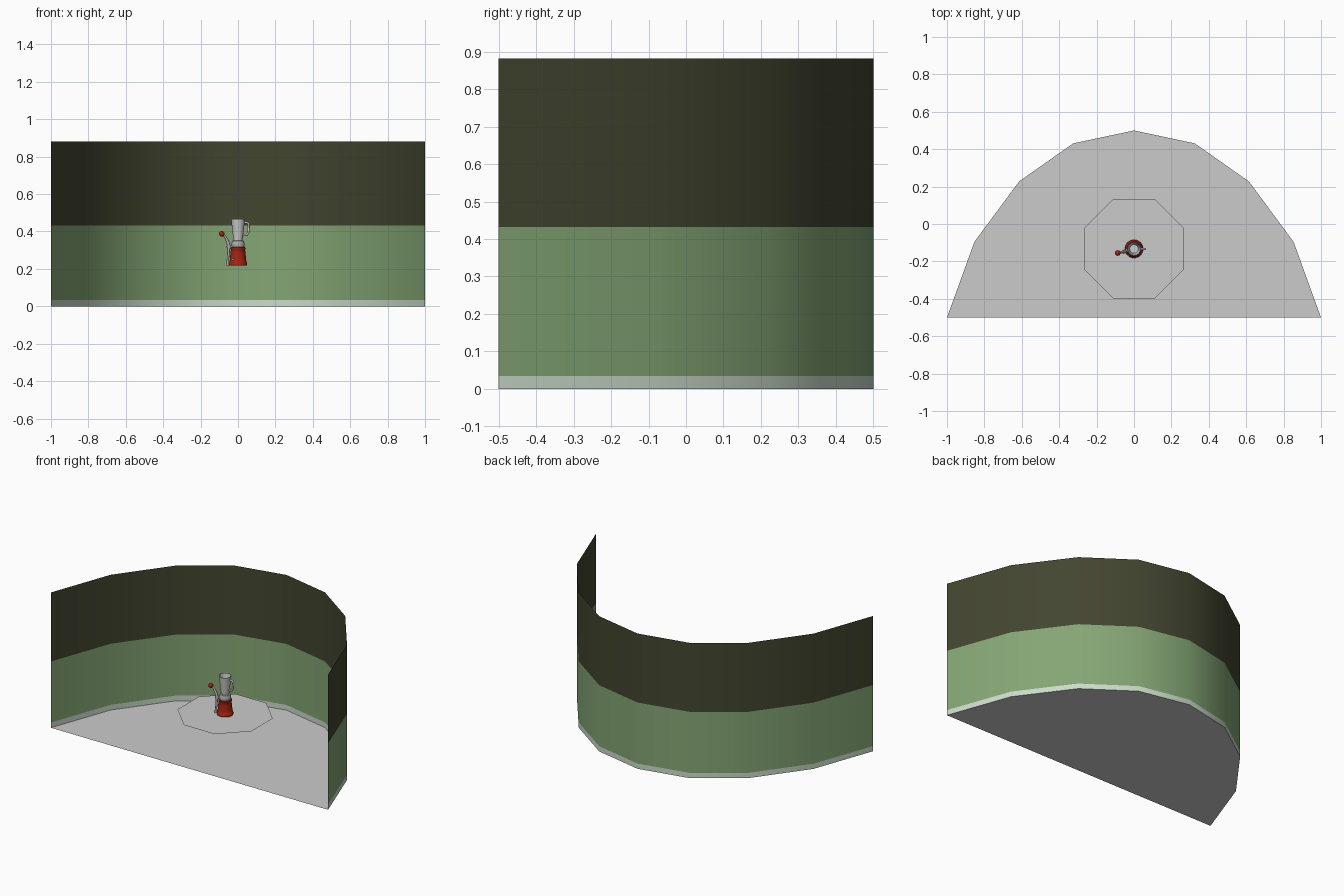
import bpy, bmesh, math
from mathutils import Vector

if "Cube" in bpy.data.objects:
    bpy.data.objects.remove(bpy.data.objects["Cube"])


def mat(name, r, g, b):
    m = bpy.data.materials.new(name)
    m.diffuse_color = (r, g, b, 1)
    m.use_nodes = True
    m.node_tree.nodes["Principled BSDF"].inputs["Base Color"].default_value = m.diffuse_color
    return m


GREY = mat("floor grey", 0.60, 0.60, 0.60)
BASE = mat("pale skirting", 0.60, 0.71, 0.60)
GREEN = mat("wall green", 0.23, 0.38, 0.175)
OLIVE = mat("dark olive", 0.055, 0.060, 0.029)
RED = mat("enamel red", 0.37, 0.017, 0.005)
CHROME = mat("chrome grey", 0.42, 0.42, 0.42)
GLASS = mat("jar grey", 0.62, 0.62, 0.62)
CX, CY, TZ = 0.0, -0.133, 0.217


def make(name, verts, faces, mats, smooth=None):
    me = bpy.data.meshes.new(name)
    me.from_pydata(verts, [], faces)
    ob = bpy.data.objects.new(name, me)
    bpy.context.collection.objects.link(ob)
    for m in mats:
        me.materials.append(m)
    if smooth:
        bpy.ops.object.select_all(action='DESELECT')
        ob.select_set(True)
        bpy.context.view_layer.objects.active = ob
        bpy.ops.object.shade_smooth_by_angle(angle=math.radians(smooth))
    return ob


def lathe(name, prof, m, n=24, smooth=40, centre=(CX, CY)):
    """Spin (radius, z) points round a vertical axis."""
    verts = [(centre[0] + r * math.cos(2 * math.pi * i / n),
              centre[1] + r * math.sin(2 * math.pi * i / n), z)
             for r, z in prof for i in range(n)]
    faces = [(k * n + i, k * n + (i + 1) % n, (k + 1) * n + (i + 1) % n, (k + 1) * n + i)
             for k in range(len(prof) - 1) for i in range(n)]
    faces.append(tuple(reversed(range(n))))
    faces.append(tuple(range((len(prof) - 1) * n, len(prof) * n)))
    return make(name, verts, faces, [m], smooth)


def tube(name, pts, radii, m, n=10):
    """Round bar through the points with a radius at each."""
    pts = [Vector(p) for p in pts]
    verts = []
    for k, p in enumerate(pts):
        d = (pts[min(k + 1, len(pts) - 1)] - pts[max(k - 1, 0)]).normalized()
        u = d.cross(Vector((0, 1, 0))).normalized()
        v = d.cross(u)
        for i in range(n):
            a = 2 * math.pi * i / n
            verts.append(p + radii[k] * (u * math.cos(a) + v * math.sin(a)))
    faces = [(k * n + i, k * n + (i + 1) % n, (k + 1) * n + (i + 1) % n, (k + 1) * n + i)
             for k in range(len(pts) - 1) for i in range(n)]
    faces += [tuple(reversed(range(n))), tuple(range((len(pts) - 1) * n, len(pts) * n))]
    return make(name, verts, faces, [m], 50)


def ball(name, c, r, m):
    bpy.ops.mesh.primitive_uv_sphere_add(segments=16, ring_count=10, radius=r, location=c)
    ob = bpy.context.object
    ob.name = name
    ob.data.materials.append(m)
    bpy.ops.object.shade_smooth()


# half-round room outline, mirrored about x = 0
half = [(-1, -0.5), (-0.853, -0.095), (-0.614, 0.228), (-0.325, 0.431)]
outline = half + [(0, 0.5)] + [(-x, y) for x, y in reversed(half)]
n = len(outline)

# floor
make("floor", [(x, y, 0) for x, y in outline], [tuple(reversed(range(n)))], [GREY])

# curved wall: skirting, green dado, dark upper band
levels = [0, 0.034, 0.432, 0.882]
wall = make("curved_wall", [(x, y, z) for z in levels for x, y in outline],
            [(k * n + i, k * n + i + 1, (k + 1) * n + i + 1, (k + 1) * n + i)
             for k in range(3) for i in range(n - 1)], [BASE, GREEN, OLIVE], 60)
for p in wall.data.polygons:
    p.material_index = 0 if p.center.z < 0.034 else 1 if p.center.z < 0.432 else 2

# octagonal table top
R = 0.2665 / math.cos(math.pi / 8)
make("table_top", [(CX + R * math.cos(math.pi * (2 * i + 1) / 8),
                    CY + R * math.sin(math.pi * (2 * i + 1) / 8), TZ) for i in range(8)],
     [tuple(range(8))], [GREY])

# mixer body
lathe("mixer_base", [(0.048, TZ + 0.001), (0.049, 0.226), (0.048, 0.232), (0.045, 0.235),
                     (0.043, 0.255), (0.040, 0.285), (0.038, 0.303), (0.040, 0.306),
                     (0.040, 0.314), (0.037, 0.317)], RED)
lathe("mixer_collar", [(0.034, 0.316), (0.036, 0.322), (0.035, 0.338), (0.031, 0.349),
                       (0.025, 0.352)], CHROME)

# open jar with inner wall, gently fluted sides
lathe("jar", [(0.024, 0.350), (0.026, 0.365), (0.037, 0.463), (0.038, 0.468),
              (0.035, 0.468), (0.034, 0.460), (0.023, 0.362)], GLASS, 16, 25)

# jar handle
tube("jar_handle", [(0.033, CY, 0.448), (0.052, CY, 0.447), (0.058, CY, 0.438),
                    (0.055, CY, 0.395), (0.048, CY, 0.382), (0.028, CY, 0.380)],
     [0.006] * 6, GLASS, 8)

# side lever with red knob
tube("lever_post", [(-0.056, -0.148, TZ + 0.001), (-0.054, -0.148, 0.25), (-0.050, -0.147, 0.30),
                    (-0.050, -0.146, 0.322)], [0.009, 0.006, 0.007, 0.011], CHROME)
tube("lever_bracket", [(-0.058, -0.146, 0.312), (-0.025, -0.138, 0.322)], [0.008, 0.008], CHROME)
tube("lever_arm", [(-0.046, -0.146, 0.31), (-0.055, -0.148, 0.345), (-0.068, -0.151, 0.372),
                   (-0.086, -0.155, 0.388)], [0.010, 0.008, 0.006, 0.005], CHROME)
ball("lever_knob", (-0.087, -0.155, 0.388), 0.015, RED)

# front switch
ball("switch", (-0.027, CY - 0.033, 0.25), 0.007, CHROME)
